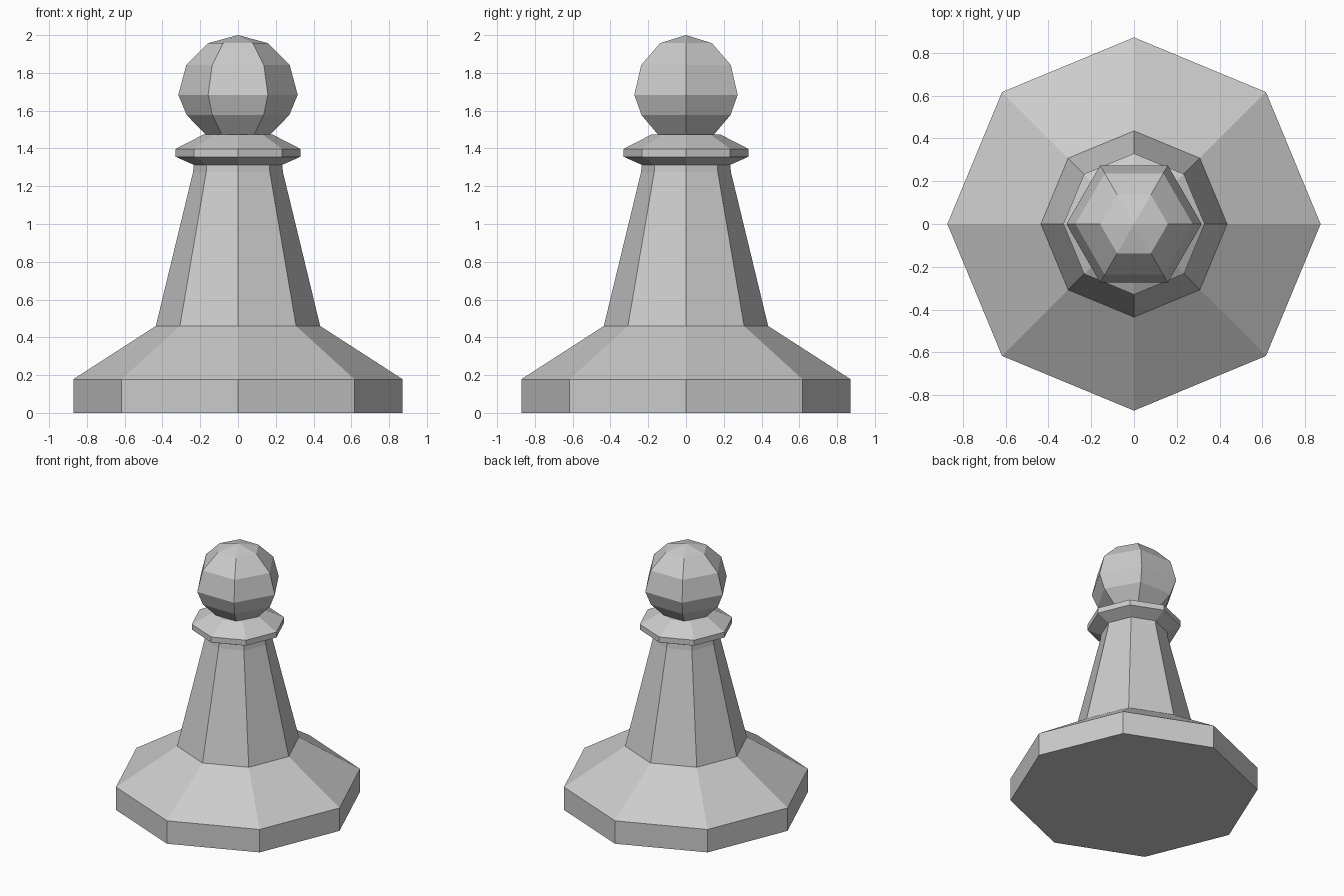
import bpy, bmesh, math

if "Cube" in bpy.data.objects:
    bpy.data.objects.remove(bpy.data.objects["Cube"])

grey = bpy.data.materials.new("light_grey")
grey.diffuse_color = (0.6, 0.6, 0.6, 1)
grey.use_nodes = True
grey.node_tree.nodes["Principled BSDF"].inputs["Base Color"].default_value = grey.diffuse_color


def lathe(name, profile, sides):
    """Revolve (radius, z) points; radius 0 makes a single pole vertex."""
    bm = bmesh.new()
    rings = []
    for r, z in profile:
        if r == 0:
            rings.append([bm.verts.new((0, 0, z))] * sides)
        else:
            rings.append([bm.verts.new((r * math.cos(2 * math.pi * i / sides),
                                        r * math.sin(2 * math.pi * i / sides), z))
                          for i in range(sides)])
    for a, b in zip(rings, rings[1:]):
        for i in range(sides):
            j = (i + 1) % sides
            bm.faces.new(list(dict.fromkeys((a[i], a[j], b[j], b[i]))))
    # flat caps where the profile does not close at a pole
    if profile[0][0]:
        bm.faces.new(rings[0][::-1])
    if profile[-1][0]:
        bm.faces.new(rings[-1])
    bmesh.ops.recalc_face_normals(bm, faces=bm.faces)
    mesh = bpy.data.meshes.new(name)
    bm.to_mesh(mesh)
    bm.free()
    mesh.materials.append(grey)
    obj = bpy.data.objects.new(name, mesh)
    bpy.context.collection.objects.link(obj)
    return obj


# Octagonal foot, tapering shaft and collar in one turned piece
lathe("body", [(0.872, 0), (0.872, 0.178), (0.435, 0.46), (0.238, 1.275),
               (0.234, 1.313), (0.33, 1.356), (0.33, 1.398), (0.18, 1.475)], 8)

# Six-sided ball head, flattened underneath and sunk into the collar
R, MID = 0.316, 1.684
upper = [(0 if a == 90 else R * math.cos(math.radians(a)),
          MID + R * math.sin(math.radians(a))) for a in (0, 30, 60, 90)]
lathe("head", [(0.158, 1.46), (0.272, 1.577)] + upper, 6)
